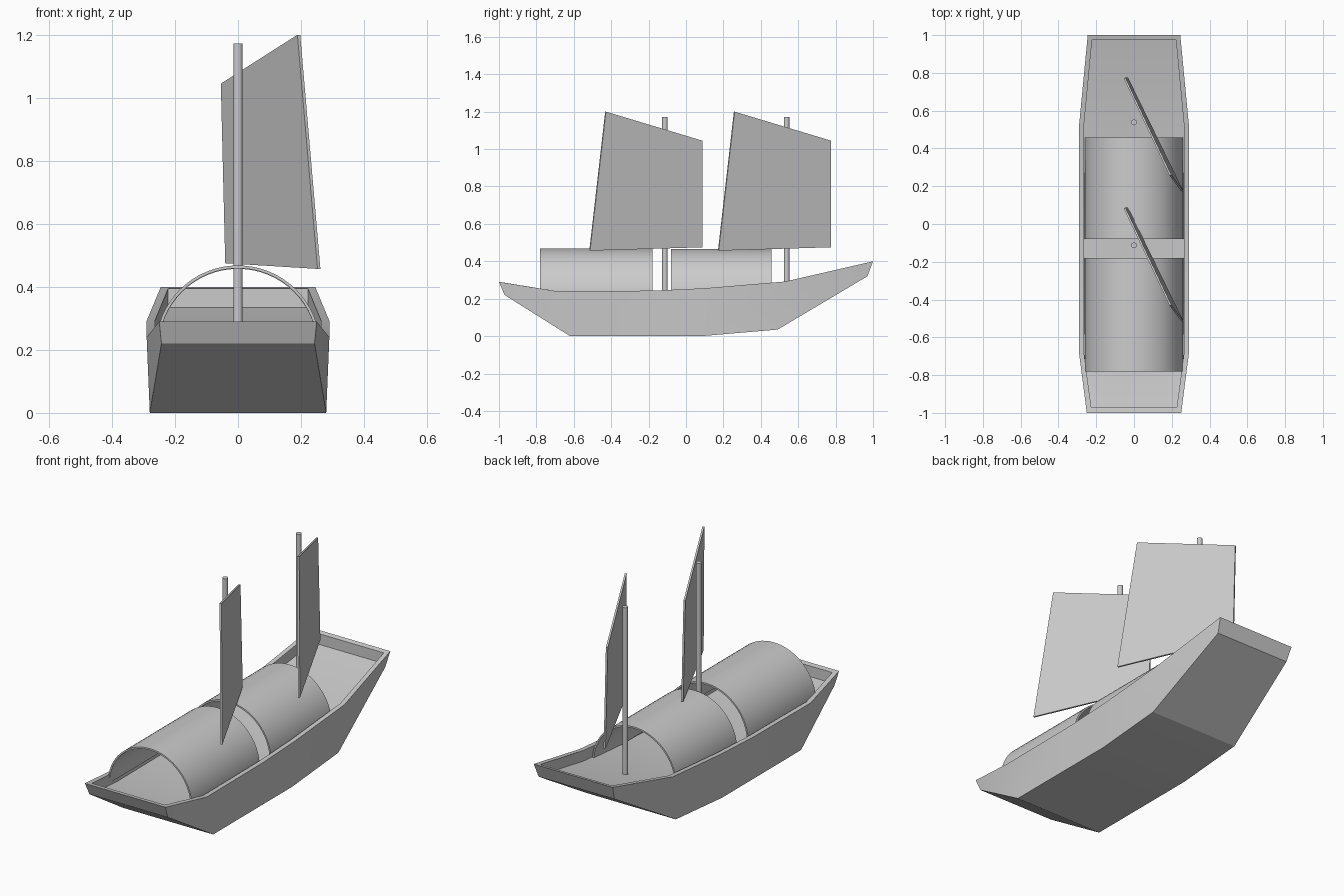
import bpy, bmesh, math
from mathutils import Vector

if "Cube" in bpy.data.objects:
    bpy.data.objects.remove(bpy.data.objects["Cube"])


def make_object(name, bm, smooth=None):
    bmesh.ops.recalc_face_normals(bm, faces=bm.faces)
    mesh = bpy.data.meshes.new(name)
    bm.to_mesh(mesh)
    bm.free()
    obj = bpy.data.objects.new(name, mesh)
    bpy.context.collection.objects.link(obj)
    if smooth:
        bpy.ops.object.select_all(action='DESELECT')
        obj.select_set(True)
        bpy.context.view_layer.objects.active = obj
        bpy.ops.object.shade_smooth_by_angle(angle=math.radians(smooth))
    return obj


# Hull: stations of bottom (y, z, half width), gunwale (y, z, half width), inner rim (y, z, half width)
STATIONS = [
    ((-0.97, 0.22, 0.243), (-1.00, 0.29, 0.25), (-0.972, 0.286, 0.226)),
    ((-0.62, 0.0, 0.28), (-0.69, 0.24, 0.29), (-0.69, 0.24, 0.264)),
    ((-0.18, 0.0, 0.28), (-0.18, 0.243, 0.29), (-0.18, 0.243, 0.264)),
    ((0.08, 0.0, 0.28), (0.10, 0.256, 0.29), (0.10, 0.256, 0.264)),
    ((0.49, 0.035, 0.28), (0.53, 0.292, 0.29), (0.53, 0.292, 0.264)),
    ((0.97, 0.32, 0.235), (1.00, 0.40, 0.245), (0.975, 0.394, 0.222)),
]
DECK_DEPTH = 0.06


def build_hull():
    bm = bmesh.new()
    rings = []
    for bottom, top, inner in STATIONS:
        deck = (inner[0], inner[1] - DECK_DEPTH, inner[2])
        half = [bottom, top, inner, deck]
        pts = [(w, y, z) for y, z, w in half] + [(-w, y, z) for y, z, w in reversed(half)]
        rings.append([bm.verts.new(p) for p in pts])
    for a, b in zip(rings, rings[1:]):
        for i in range(8):
            j = (i + 1) % 8
            bm.faces.new((a[i], a[j], b[j], b[i]))
    # transoms, end rims and inner end walls
    for r in (rings[0], rings[-1]):
        for i in range(3):
            bm.faces.new((r[i], r[i + 1], r[6 - i], r[7 - i]))
    make_object("hull", bm, 25)


# Open barrel canopy
def build_canopy(name, y0, y1, radius, centre_z, thickness=0.009, steps=32):
    bm = bmesh.new()
    rows = []
    for i in range(steps + 1):
        a = math.pi * i / steps
        c, s = math.cos(a), math.sin(a)
        rows.append([bm.verts.new((r * c, y, centre_z + r * s))
                     for r, y in ((radius, y0), (radius, y1),
                                  (radius - thickness, y1), (radius - thickness, y0))])
    for a, b in zip(rows, rows[1:]):
        for i in range(4):
            j = (i + 1) % 4
            bm.faces.new((a[i], a[j], b[j], b[i]))
    bm.faces.new(rows[0])
    bm.faces.new(rows[-1])
    make_object(name, bm, 30)


# Round mast
def build_mast(name, y, z0, z1=1.172, radius=0.015):
    bm = bmesh.new()
    bmesh.ops.create_cone(bm, cap_ends=True, segments=24, radius1=radius, radius2=radius, depth=z1 - z0)
    bmesh.ops.translate(bm, verts=bm.verts, vec=(0, y, (z0 + z1) / 2))
    make_object(name, bm, 30)


# Thin four-cornered sail set at an angle
SAIL = [(0.193, -0.43, 1.20), (-0.05, 0.085, 1.045), (-0.036, 0.085, 0.475), (0.257, -0.515, 0.457)]


def build_sail(name, dy, thickness=0.01):
    bm = bmesh.new()
    corners = [Vector(p) + Vector((0, dy, 0)) for p in SAIL]
    offset = Vector((0.9, 0.43, 0)).normalized() * thickness / 2
    front = [bm.verts.new(p + offset) for p in corners]
    back = [bm.verts.new(p - offset) for p in corners]
    bm.faces.new(front)
    bm.faces.new(back[::-1])
    for i in range(4):
        j = (i + 1) % 4
        bm.faces.new((front[i], back[i], back[j], front[j]))
    make_object(name, bm)


build_hull()
build_canopy("front_canopy", -0.78, -0.18, 0.261, 0.207)
build_canopy("rear_canopy", -0.08, 0.458, 0.261, 0.205)
build_mast("front_mast", -0.113, 0.17)
build_mast("rear_mast", 0.538, 0.21)
build_sail("front_sail", 0.0)
build_sail("rear_sail", 0.688)
